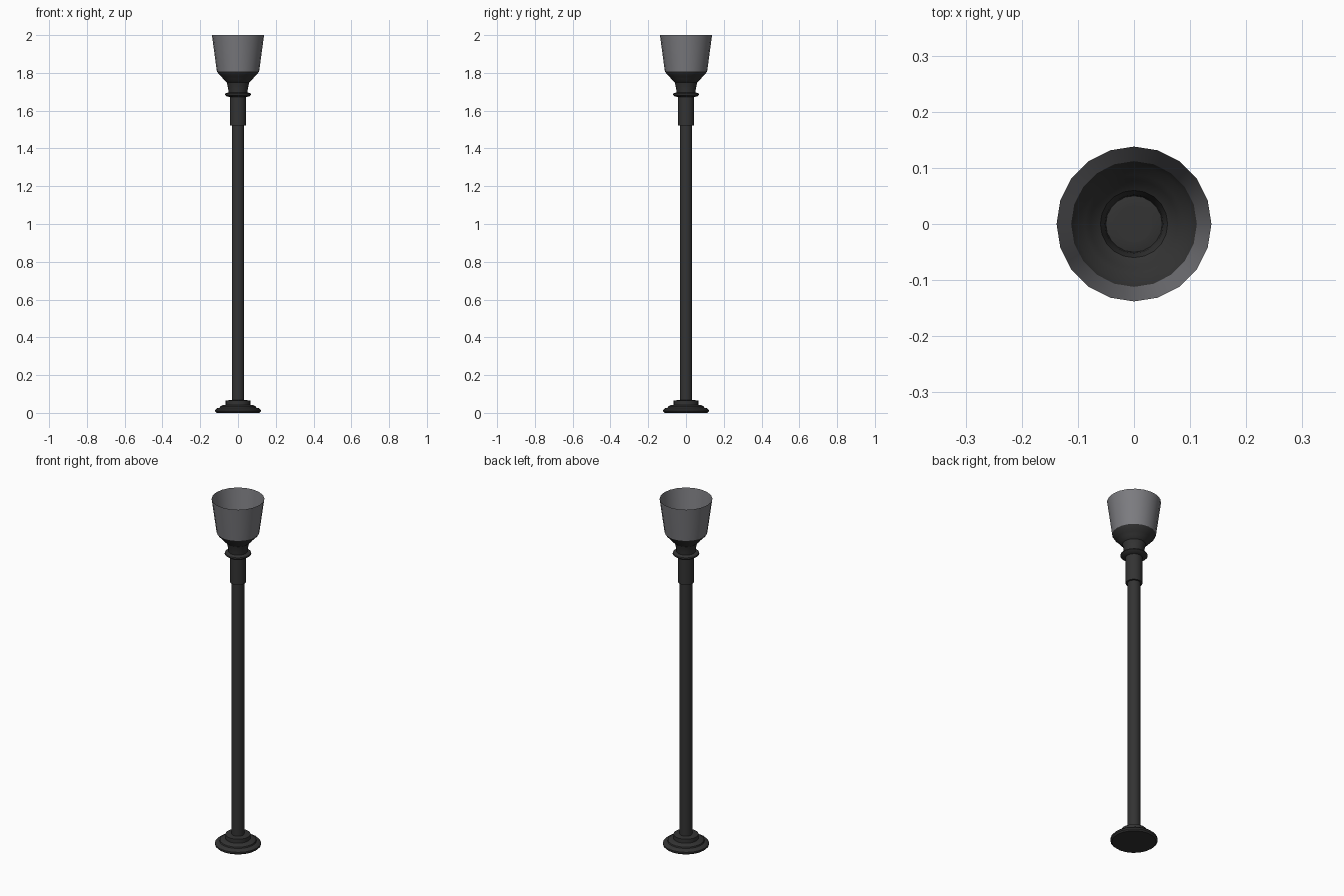
import bpy, bmesh, math

if "Cube" in bpy.data.objects:
    bpy.data.objects.remove(bpy.data.objects["Cube"])

def material(name, col):
    m = bpy.data.materials.new(name)
    m.diffuse_color = (*col, 1)
    m.use_nodes = True
    m.node_tree.nodes["Principled BSDF"].inputs["Base Color"].default_value = m.diffuse_color
    return m

black = material("black metal", (0.033, 0.033, 0.033))
grey = material("grey glass", (0.2, 0.2, 0.215))

def lathe(name, profile, mat, sides=20, cap_start=False, cap_end=False, angle=35):
    """Spin a (radius, height) profile round the z axis, listed bottom to top."""
    bm = bmesh.new()
    rings = [[bm.verts.new((r * math.cos(2 * math.pi * i / sides),
                            r * math.sin(2 * math.pi * i / sides), z))
              for i in range(sides)] for r, z in profile]
    for a, b in zip(rings, rings[1:]):
        for i in range(sides):
            j = (i + 1) % sides
            bm.faces.new((a[i], a[j], b[j], b[i]))
    if cap_start:
        bm.faces.new(rings[0][::-1])
    if cap_end:
        bm.faces.new(rings[-1])
    me = bpy.data.meshes.new(name)
    bm.to_mesh(me)
    bm.free()
    me.materials.append(mat)
    ob = bpy.data.objects.new(name, me)
    bpy.context.collection.objects.link(ob)
    bpy.ops.object.select_all(action='DESELECT')
    ob.select_set(True)
    bpy.context.view_layer.objects.active = ob
    bpy.ops.object.shade_smooth_by_angle(angle=math.radians(angle))
    return ob

# stepped round foot
lathe("foot", [(0.113, 0), (0.121, 0.007), (0.121, 0.016), (0.113, 0.024),
               (0.097, 0.027), (0.095, 0.034), (0.085, 0.040), (0.066, 0.043),
               (0.066, 0.066), (0.033, 0.068)], black, cap_start=True)
# main pole, its flat top shows inside the cup
lathe("pole", [(0.033, 0.06), (0.033, 1.70)], black, cap_start=True, cap_end=True)
# thicker sleeve under the lamp
lathe("sleeve", [(0.033, 1.522), (0.043, 1.522), (0.043, 1.68)], black)
# rounded collar ring
lathe("collar", [(0.043, 1.672), (0.060, 1.676), (0.070, 1.684),
                 (0.068, 1.690), (0.052, 1.697), (0.033, 1.698)], black)
# open cup holding the shade
lathe("cup", [(0.050, 1.695), (0.052, 1.715), (0.056, 1.735), (0.060, 1.750),
              (0.069, 1.757), (0.078, 1.768), (0.088, 1.780),
              (0.104, 1.795), (0.112, 1.810)], black)
# open flared shade
lathe("shade", [(0.112, 1.808), (0.138, 2.0)], grey)
